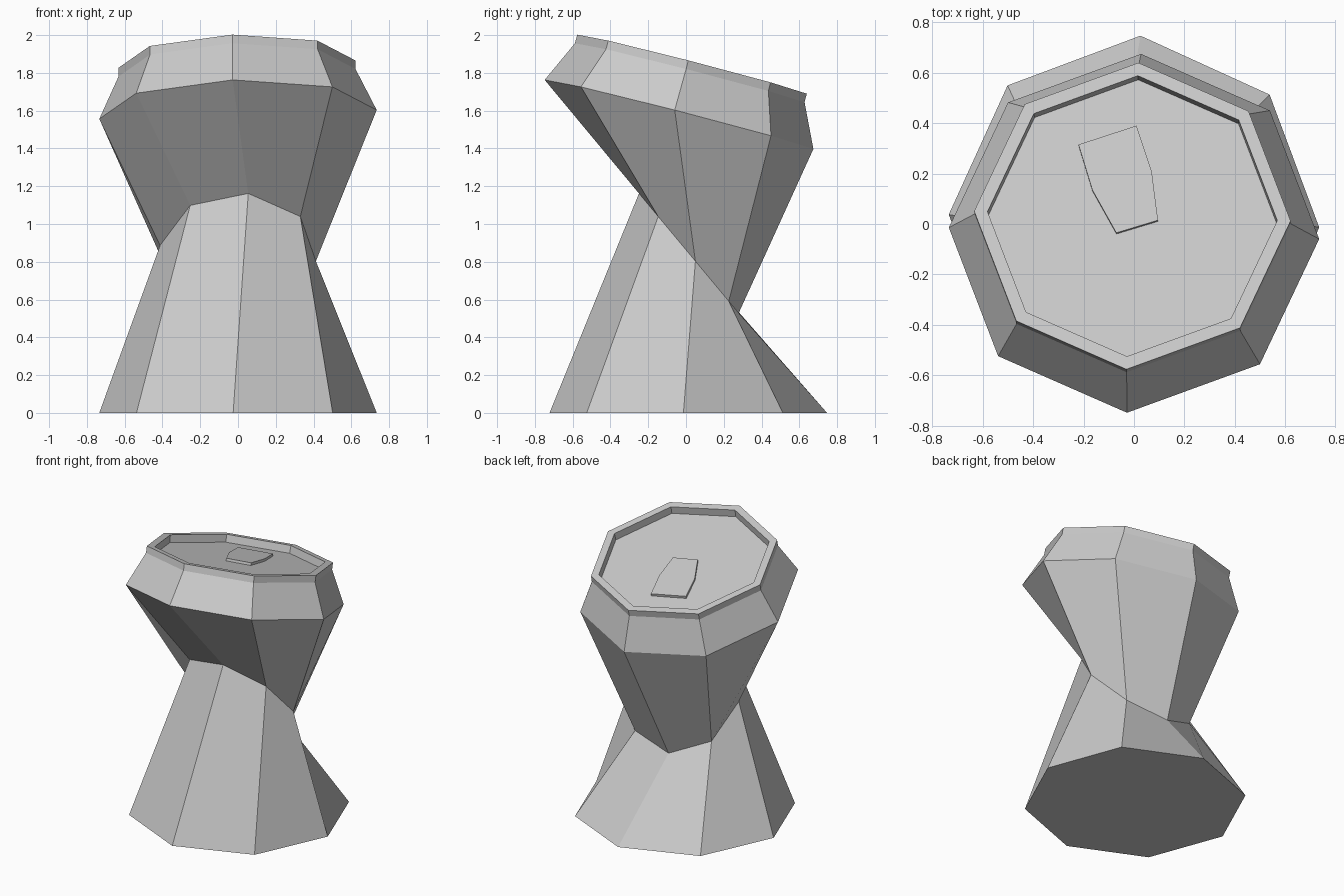
import bpy
from math import cos, sin, radians
from mathutils import Vector

if "Cube" in bpy.data.objects:
    bpy.data.objects.remove(bpy.data.objects["Cube"])

UP = Vector((0, 0, 1))
TOP_N = Vector((-0.024, 0.258, 1)).normalized()   # axis of the tilted top half
WAIST_N = Vector((0, 1.2, 1)).normalized()        # axis of the crushed crease
TOP_C = Vector((0, -0.037, 1.58))                 # centre of the upper shoulder


def ring(centre, normal, radius, phase):
    """Eight points of an octagon facing along normal."""
    q = UP.rotation_difference(normal)
    pts = []
    for i in range(8):
        a = radians(45 * i + phase)
        pts.append(Vector(centre) + q @ Vector((radius * cos(a), radius * sin(a), 0)))
    return pts


def loft(name, rings):
    """Join rings of equal size with quads and close both ends."""
    n = len(rings[0])
    verts = [p for r in rings for p in r]
    faces = [tuple(reversed(range(n)))]
    for k in range(len(rings) - 1):
        for i in range(n):
            j = (i + 1) % n
            faces.append((k * n + i, k * n + j, (k + 1) * n + j, (k + 1) * n + i))
    faces.append(tuple(range(len(verts) - n, len(verts))))
    mesh = bpy.data.meshes.new(name)
    mesh.from_pydata(verts, [], faces)
    mesh.update()
    obj = bpy.data.objects.new(name, mesh)
    bpy.context.collection.objects.link(obj)
    return obj


# Crushed can: base, crease, shoulder, rim, recessed lid
rings = [ring((0, 0.012, 0), UP, 0.735, -2),
         ring((0, 0.015, 0.845), WAIST_N, 0.416, 7.5)]
for height, radius in ((0, 0.735), (0.228, 0.628), (0.275, 0.628),
                       (0.275, 0.575), (0.222, 0.572)):
    rings.append(ring(TOP_C + TOP_N * height, TOP_N, radius, -2))
loft("can_body", rings)

# Pull tab: thin plate lying on the lid
outline = [(-0.22, 0.315), (-0.165, 0.135), (-0.07, -0.035),
           (0.095, 0.015), (0.07, 0.21), (0.01, 0.39)]
origin = TOP_C + TOP_N * 0.24
top = []
for x, y in outline:
    z = origin.z - (TOP_N.x * (x - origin.x) + TOP_N.y * (y - origin.y)) / TOP_N.z
    top.append(Vector((x, y, z)))
loft("pull_tab", [[p - TOP_N * 0.02 for p in top], top])
